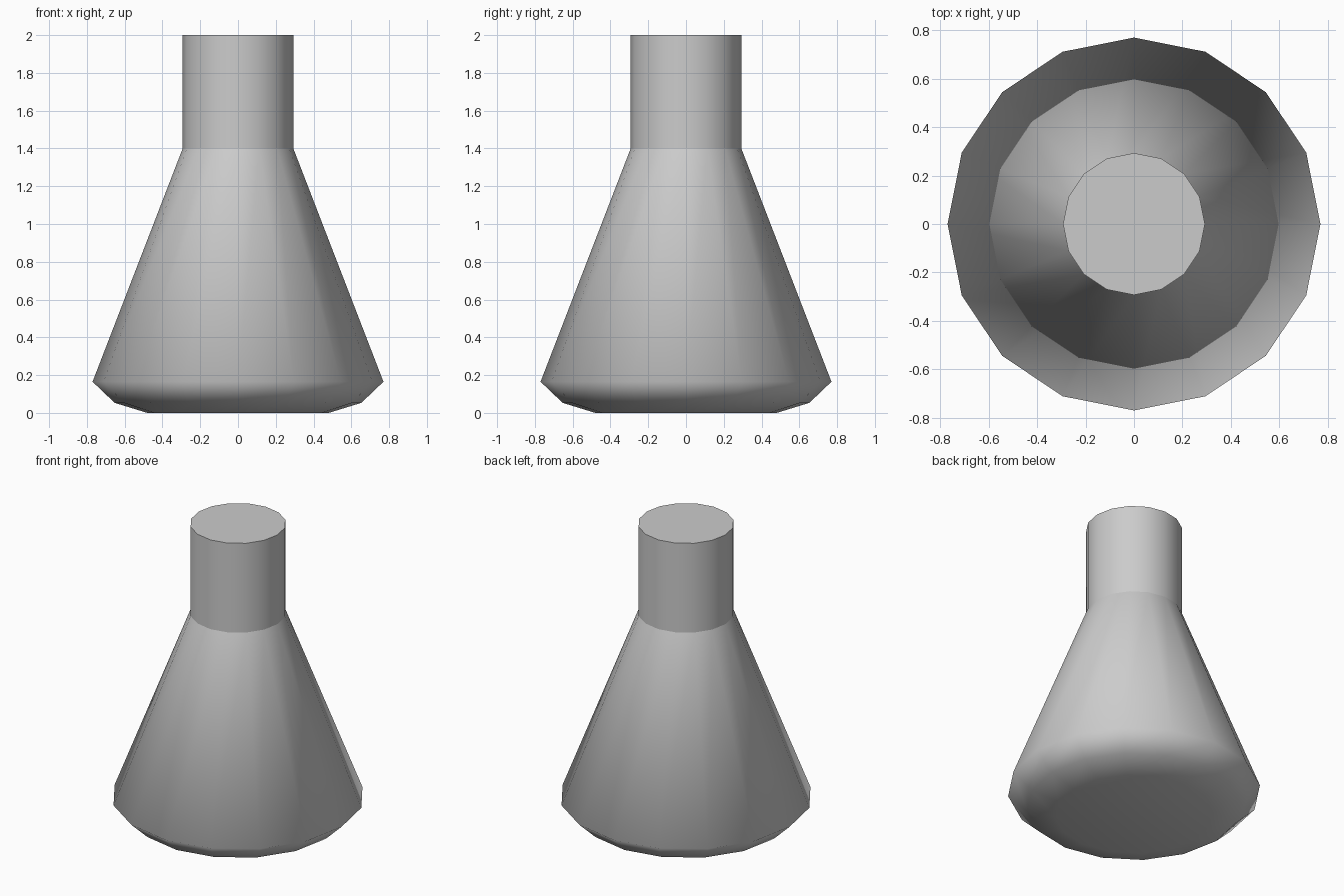
import bpy, bmesh, math

if "Cube" in bpy.data.objects:
    bpy.data.objects.remove(bpy.data.objects["Cube"])

SIDES = 16


def lathe(name, profile, cap_bottom=False, cap_top=False):
    """Revolve (radius, z) points around z, listed from bottom to top."""
    bm = bmesh.new()
    rings = []
    for r, z in profile:
        rings.append([bm.verts.new((r * math.cos(2 * math.pi * i / SIDES),
                                    r * math.sin(2 * math.pi * i / SIDES), z))
                      for i in range(SIDES)])
    for low, high in zip(rings, rings[1:]):
        for i in range(SIDES):
            j = (i + 1) % SIDES
            bm.faces.new((low[i], low[j], high[j], high[i])).smooth = True
    if cap_bottom:
        bm.faces.new(rings[0][::-1]).smooth = True
    if cap_top:
        # The lid stays flat with a crisp rim
        lid = bm.faces.new(rings[-1])
        for edge in lid.edges:
            edge.smooth = False
    mesh = bpy.data.meshes.new(name)
    bm.to_mesh(mesh)
    bm.free()
    obj = bpy.data.objects.new(name, mesh)
    bpy.context.collection.objects.link(obj)
    return obj


# Conical body with a rounded-under base, smooth across the rim
lathe("flask_body", [(0.48, 0.0), (0.653, 0.053), (0.77, 0.165), (0.293, 1.4)],
      cap_bottom=True)

# Straight neck, separate so the shoulder stays crisp
lathe("flask_neck", [(0.293, 1.4), (0.293, 2.0)], cap_top=True)
